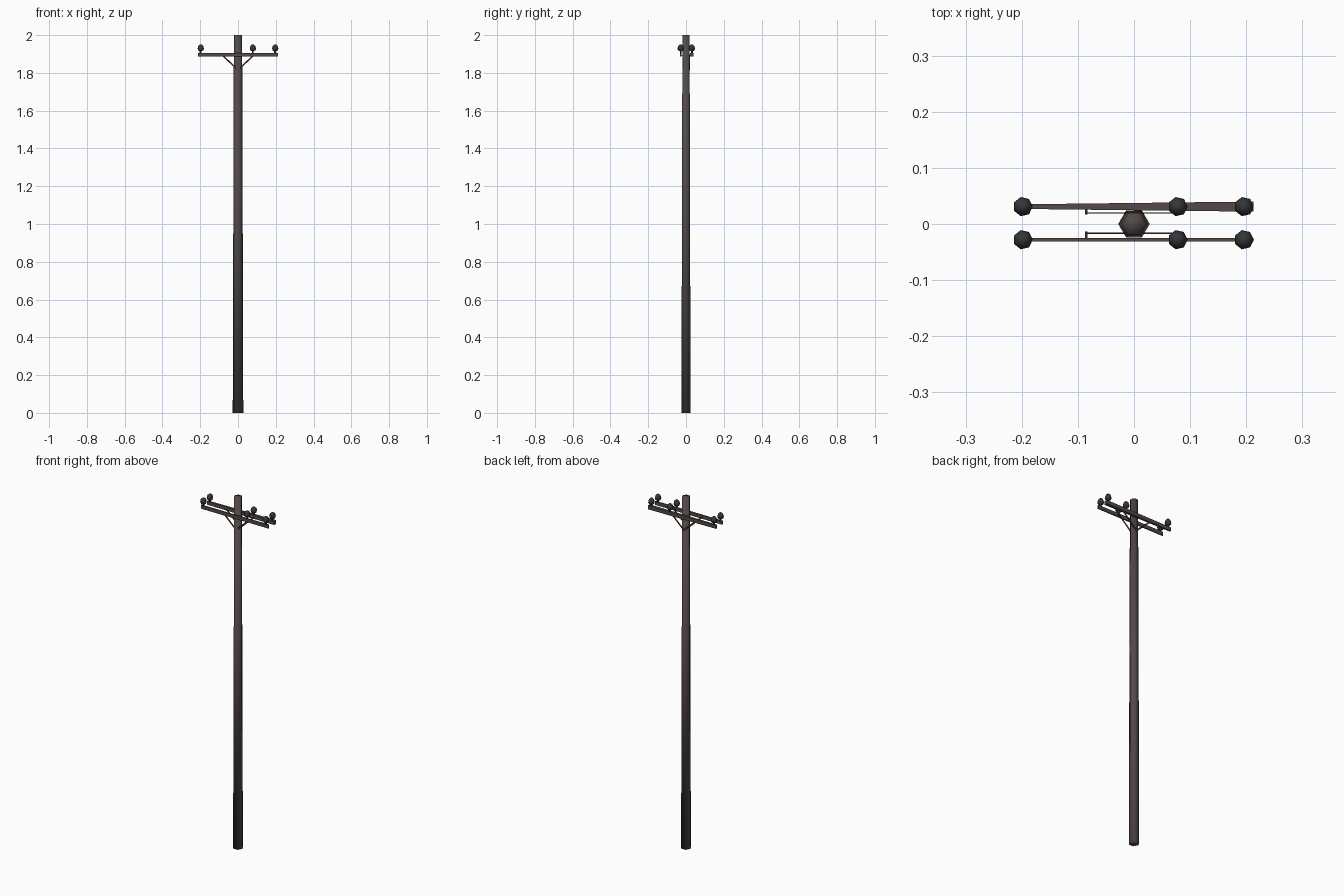
import bpy, bmesh, math
from mathutils import Vector

if "Cube" in bpy.data.objects:
    bpy.data.objects.remove(bpy.data.objects["Cube"])


def material(name, rgb):
    m = bpy.data.materials.new(name)
    m.diffuse_color = (*rgb, 1)
    m.use_nodes = True
    m.node_tree.nodes["Principled BSDF"].inputs["Base Color"].default_value = m.diffuse_color
    return m


WOOD = material("weathered_wood", (0.085, 0.068, 0.063))
DARK = material("dark_ceramic", (0.036, 0.037, 0.040))
METAL = material("dark_brace_metal", (0.045, 0.037, 0.034))


def finish(name, bm, mat, smooth=False):
    bmesh.ops.recalc_face_normals(bm, faces=bm.faces)
    for f in bm.faces:
        f.smooth = smooth
    me = bpy.data.meshes.new(name)
    bm.to_mesh(me)
    bm.free()
    me.materials.append(mat)
    ob = bpy.data.objects.new(name, me)
    bpy.context.collection.objects.link(ob)
    return ob


def lathe(name, profile, sides, mat, loc=(0, 0, 0)):
    """Stack of polygon rings (radius, z), capped at both ends."""
    bm = bmesh.new()
    rings = []
    for r, z in profile:
        rings.append([bm.verts.new((r * math.cos(i * math.tau / sides),
                                    r * math.sin(i * math.tau / sides), z))
                      for i in range(sides)])
    for a, b in zip(rings, rings[1:]):
        for i in range(sides):
            j = (i + 1) % sides
            bm.faces.new((a[i], a[j], b[j], b[i]))
    bm.faces.new(rings[0][::-1])
    bm.faces.new(rings[-1])
    ob = finish(name, bm, mat, True)
    ob.location = loc
    return ob


def bar(name, p, q, half_w, half_h0, half_h1, mat):
    """Bar in the xz plane from p to q; y half-depth goes from h0 to h1."""
    p, q = Vector(p), Vector(q)
    d = (q - p).normalized()
    n = Vector((-d.z, 0, d.x)) * half_w
    bm = bmesh.new()
    ends = []
    for c, h in ((p, half_h0), (q, half_h1)):
        y = Vector((0, h, 0))
        ends.append([bm.verts.new(c + v) for v in (n + y, n - y, -n - y, -n + y)])
    a, b = ends
    for i in range(4):
        j = (i + 1) % 4
        bm.faces.new((a[i], a[j], b[j], b[i]))
    bm.faces.new(a)
    bm.faces.new(b)
    return finish(name, bm, mat)


# Tapered six-sided pole
lathe("pole", [(0.028, 0), (0.022, 2.0)], 6, WOOD)

# Two cross arms, with insulators, V braces and bolts
INSULATOR = [(0.005, 0), (0.005, 0.012), (0.014, 0.014), (0.0175, 0.025),
             (0.014, 0.038), (0.006, 0.046)]
for label, y, brace_y, h0, h1 in (("front", -0.028, -0.0165, 0.003, 0.003),
                                  ("back", 0.031, 0.0195, 0.004, 0.009)):
    bar(label + "_cross_arm", (-0.213, y, 1.896), (0.213, y, 1.896),
        0.0105, h0, h1, WOOD)
    for k, x in enumerate((-0.198, 0.078, 0.196)):
        lathe(f"{label}_insulator_{k}", INSULATOR, 7, DARK, (x, y, 1.904))
    for side, s in (("left", -1), ("right", 1)):
        bar(f"{label}_{side}_brace", (0, brace_y, 1.816),
            (0.085 * s, brace_y, 1.895), 0.004, 0.001, 0.001, METAL)
        # Bolt block joining brace to arm
        bar(f"{label}_{side}_bolt", (0.083 * s, (y + brace_y) / 2, 1.893),
            (0.087 * s, (y + brace_y) / 2, 1.893), 0.002,
            abs(y - brace_y) / 2 + 0.003, abs(y - brace_y) / 2 + 0.003, METAL)
